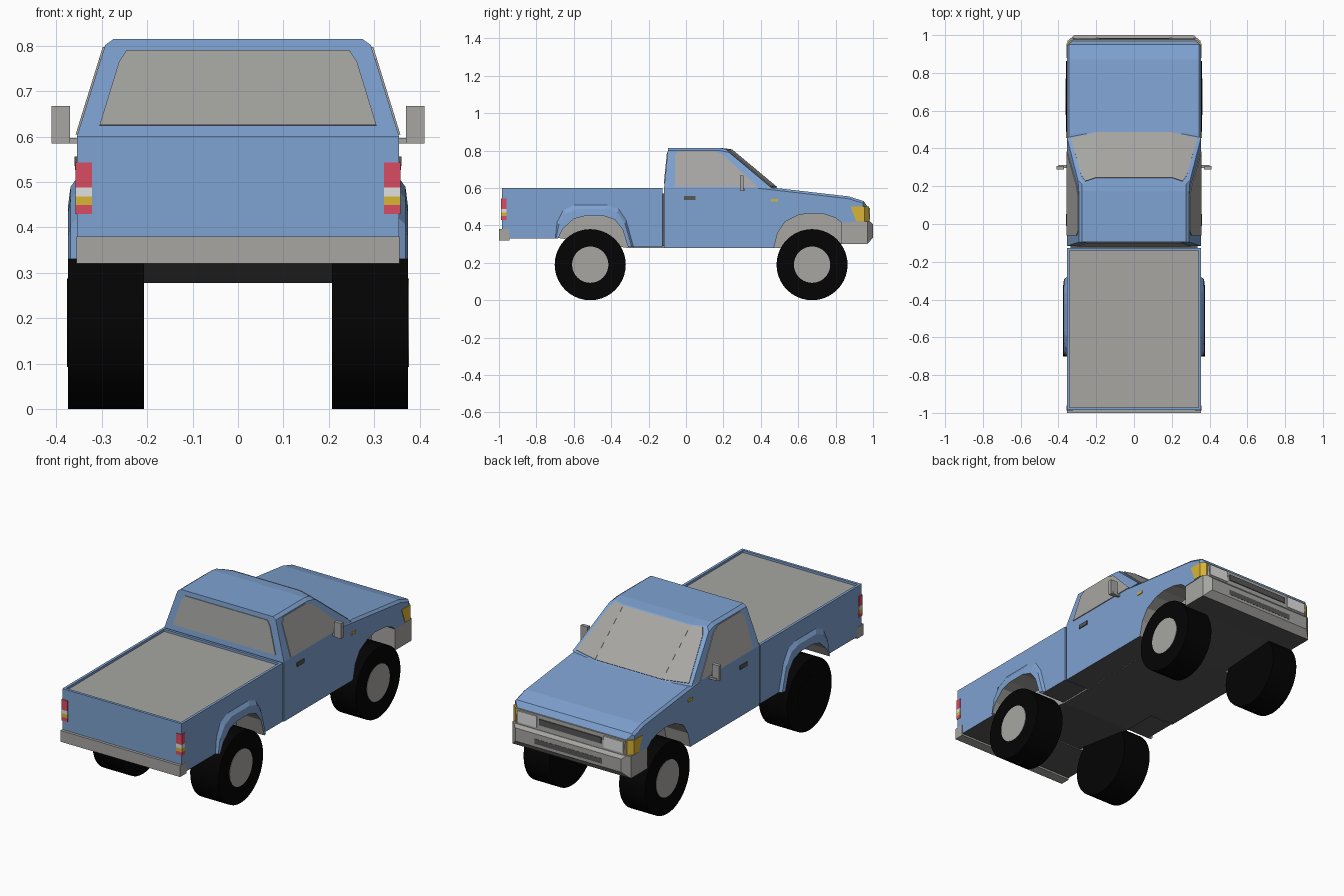
import bpy, bmesh, math
from mathutils import Vector

cube = bpy.data.objects.get("Cube")
if cube:
    bpy.data.objects.remove(cube)


def material(name, r, g, b):
    m = bpy.data.materials.new(name)
    m.use_nodes = True
    m.diffuse_color = (r, g, b, 1)
    m.node_tree.nodes["Principled BSDF"].inputs["Base Color"].default_value = (r, g, b, 1)
    return m


BLUE = material("blue_paint", 0.21, 0.36, 0.635)
GREY = material("grey_trim", 0.385, 0.38, 0.365)
DARK = material("dark_grey", 0.095, 0.095, 0.095)
BLACK = material("black_rubber", 0.001, 0.001, 0.001)
RED = material("red_lamp", 0.7, 0.07, 0.125)
YELLOW = material("yellow_lamp", 0.7, 0.46, 0.035)
WHITE = material("white_lamp", 0.75, 0.75, 0.75)


def finish(name, bm, mats):
    bmesh.ops.recalc_face_normals(bm, faces=bm.faces)
    me = bpy.data.meshes.new(name)
    bm.to_mesh(me)
    bm.free()
    for m in mats:
        me.materials.append(m)
    ob = bpy.data.objects.new(name, me)
    bpy.context.scene.collection.objects.link(ob)


def extrude(bm, faces, vec):
    """Extrude faces along vec and return the new geometry."""
    geom = bmesh.ops.extrude_face_region(bm, geom=faces)["geom"]
    bmesh.ops.translate(bm, vec=vec, verts=[v for v in geom if isinstance(v, bmesh.types.BMVert)])
    return geom


def prism(profile, x0, x1):
    """Solid from a (y, z) outline swept across x."""
    bm = bmesh.new()
    base = bm.faces.new([bm.verts.new((x0, y, z)) for y, z in profile])
    extrude(bm, [base], (x1 - x0, 0, 0))
    bmesh.ops.recalc_face_normals(bm, faces=bm.faces)
    return bm


def box(name, mat, x, y, z):
    finish(name, prism([(y[0], z[0]), (y[1], z[0]), (y[1], z[1]), (y[0], z[1])], *x), [mat])


def chop_corners(bm, x, y):
    """Cut both front corners diagonally through the point (x, y)."""
    for s in (1, -1):
        geom = bm.verts[:] + bm.edges[:] + bm.faces[:]
        cut = bmesh.ops.bisect_plane(bm, geom=geom, plane_co=(s * x, y, 0),
                                     plane_no=(s * 0.64, 0.77, 0), clear_outer=True)
        edges = [e for e in cut["geom_cut"] if isinstance(e, bmesh.types.BMEdge)]
        bmesh.ops.holes_fill(bm, edges=edges)
    bmesh.ops.recalc_face_normals(bm, faces=bm.faces)


def paint_bottom(bm, index):
    bm.normal_update()
    for f in bm.faces:
        if f.normal.z < -0.9 and f.calc_center_median().z < 0.34:
            f.material_index = index


def paint_arch(bm, y0, y1):
    for f in bm.faces:
        c = f.calc_center_median()
        if abs(f.normal.x) < 0.1 and y0 < c.y < y1 and c.z < 0.468:
            f.material_index = 1


def panel(name, mat, points, out):
    """Thin plate lying on a flat outline, raised along out."""
    bm = bmesh.new()
    face = bm.faces.new([bm.verts.new(p) for p in points])
    face.normal_update()
    n = face.normal.copy()
    extrude(bm, [face], n * math.copysign(0.004, n.dot(Vector(out))))
    finish(name, bm, [mat])


W = 0.355
SIDES = ((1, "left"), (-1, "right"))
rear_arch = [(-.685, .33), (-.66, .38), (-.60, .435), (-.54, .45),
             (-.44, .45), (-.38, .43), (-.34, .38), (-.31, .285)]
rear_flare = [(-.70, .33), (-.69, .42), (-.66, .48), (-.60, .51),
              (-.42, .51), (-.36, .49), (-.32, .43), (-.28, .285)]
front_arch = [(.47, .28), (.49, .36), (.53, .42), (.60, .455),
              (.66, .465), (.74, .46), (.80, .44), (.83, .415)]

# Cargo bed with recessed cover
bm = prism([(-.985, .33)] + rear_arch + [(-.126, .285), (-.126, .6), (-.985, .6)], -W, W)
paint_bottom(bm, 2)
paint_arch(bm, -.69, -.305)
top = [f for f in bm.faces if f.normal.z > 0.9 and f.calc_center_median().z > 0.59]
bmesh.ops.inset_region(bm, faces=top, thickness=0.02)
ext = extrude(bm, top, (0, 0, -0.012))
bmesh.ops.delete(bm, geom=top, context="FACES")
for f in ext:
    if isinstance(f, bmesh.types.BMFace):
        f.material_index = 1
finish("cargo_bed", bm, [BLUE, GREY, DARK])

# Lower cab and hood
bm = prism([(-.117, .28)] + front_arch + [(.965, .42), (.97, .50), (.95, .53), (.87, .555),
                                          (.48, .60), (-.117, .60)], -W, W)
paint_bottom(bm, 2)
paint_arch(bm, .465, .835)
edges = [e for e in bm.edges if all(v.co.z > 0.52 and v.co.y > 0.4 for v in e.verts)
         and abs(e.verts[0].co.x - e.verts[1].co.x) < 0.01]
bmesh.ops.bevel(bm, geom=edges, offset=0.012, segments=1, affect="EDGES")
chop_corners(bm, 0.325, 0.97)
finish("cab_and_hood", bm, [BLUE, GREY, DARK])


# Upper cab, leaning inwards to the roof, with a bowed front
BOW_X, BOW = 0.2, 0.03


def side_x(z):
    return W - (z - 0.6) * 0.31


def rear_y(z):
    return -0.117 + (z - 0.6) * 0.1


def screen_y(x, z):
    edge = side_x(z)
    return 0.458 - (z - 0.6) * 1.2 + BOW * min(1, (edge - abs(x)) / (edge - BOW_X))


bm = prism([(-.117, .6), (rear_y(.815), .815), (.175, .815),
            (screen_y(side_x(.808), .808), .808), (.458, .6)], -W, W)
for x in (-BOW_X, BOW_X):
    bmesh.ops.bisect_plane(bm, geom=bm.verts[:] + bm.edges[:] + bm.faces[:],
                           plane_co=(x, 0, 0), plane_no=(1, 0, 0))
for v in bm.verts:
    if abs(v.co.x) > BOW_X + 0.01:
        v.co.x = math.copysign(side_x(v.co.z), v.co.x)
    elif v.co.y > 0.19:
        v.co.y += BOW
edges = [e for e in bm.edges if all(v.co.z > 0.79 and abs(v.co.x) > 0.21 for v in e.verts)]
bmesh.ops.bevel(bm, geom=edges, offset=0.014, segments=1, affect="EDGES")
finish("upper_cab", bm, [BLUE])

# Windows
panel("windscreen_middle", GREY, [(x, screen_y(x, z), z) for x, z in
      [(-.2, .604), (.2, .604), (.2, .803), (-.2, .803)]], (0, 1, 1))
panel("rear_window", GREY, [(x, rear_y(z), z) for x, z in
      [(-.305, .625), (.305, .625), (.262, .765), (.245, .79), (-.245, .79), (-.262, .765)]], (0, -1, 0))
for s, side in SIDES:
    panel(side + "_windscreen_edge", GREY, [(s * x, screen_y(x, z), z) for x, z in
          [(.2, .604), (.335, .608), (.278, .775), (.258, .803), (.2, .803)]], (0, 1, 1))
    panel(side + "_window", GREY, [(s * side_x(z), y, z) for y, z in
          [(-.06, .604), (-.06, .77), (-.04, .797), (.15, .797), (.2, .775), (.385, .604)]], (s, 0, 0))

# Chassis core between the wheels, and the gap filler behind the cab
bm = prism([(-.93, .335), (-.7, .335), (-.3, .278), (.47, .278), (.85, .302),
            (.85, .475), (.55, .475), (.5, .44), (-.93, .45)], -.213, .213)
paint_bottom(bm, 1)
finish("chassis_core", bm, [GREY, DARK])
box("gap_filler", DARK, (-.335, .335), (-.13, -.11), (.29, .57))

# Rear bumper
box("rear_bumper", GREY, (-W - .001, W + .001), (-1, -.945), (.32, .38))

# Front bumper and grille panel
bm = prism([(.83, .30), (.97, .30), (1, .335), (1, .405), (.985, .421), (.83, .417)], -.352, .352)
chop_corners(bm, 0.315, 1.0)
paint_bottom(bm, 1)
finish("front_bumper", bm, [GREY, DARK])
bm = prism([(.94, .42), (.982, .42), (.978, .50), (.94, .50)], -.35, .35)
chop_corners(bm, 0.32, 0.98)
finish("grille_panel", bm, [GREY])


def front_plate(name, mat, x0, x1, z0, z1, y):
    box(name, mat, (x0, x1), (y - .006, y + .003), (z0, z1))


front_plate("grille_slot", DARK, -.185, .185, .448, .48, .982)
front_plate("bumper_slot", DARK, -.2, .2, .35, .378, .998)

for s, side in SIDES:
    def across(a, b):
        return tuple(sorted((s * a, s * b)))

    # Lamps
    front_plate(side + "_headlamp", WHITE, *across(.2, .315), .432, .492, .982)
    bm = prism([(.88, .5), (.975, .5), (.975, .421), (.91, .421)], *across(.32, .358))
    chop_corners(bm, 0.325, 0.981)
    finish(side + "_turn_lamp", bm, [YELLOW])
    for part, mat, z0, z1 in (("upper_tail", RED, .488, .543), ("reverse", WHITE, .468, .488),
                              ("indicator", YELLOW, .449, .468), ("lower_tail", RED, .43, .449)):
        box(side + "_" + part + "_lamp", mat, across(.322, .358), (-.988, -.96), (z0, z1))
    box(side + "_side_marker", YELLOW, across(.35, .359), (.454, .491), (.527, .541))

    # Door handle and mirror
    box(side + "_door_handle", DARK, across(.35, .36), (-.01, .052), (.535, .556))
    box(side + "_mirror_arm", GREY, across(.34, .40), (.297, .312), (.585, .597))
    box(side + "_mirror", GREY, across(.37, .411), (.288, .308), (.585, .667))

    # Flared rear wheel arch
    bm = bmesh.new()
    rows = []
    for x, t in ((.354, 0), (.369, .35), (.374, 1), (.33, 1)):
        rows.append([bm.verts.new((s * x, a[0] + (b[0] - a[0]) * t, a[1] + (b[1] - a[1]) * t))
                     for a, b in zip(rear_flare, rear_arch)])
    for k, (r, q) in enumerate(zip(rows, rows[1:])):
        for i in range(len(r) - 1):
            f = bm.faces.new((r[i], r[i + 1], q[i + 1], q[i]))
            f.material_index = int(k == 2)
    finish(side + "_rear_flare", bm, [BLUE, GREY])

    # Wheels
    for place, y, outer in (("front", .674, .361), ("rear", -.512, .375)):
        hub_mat = BLACK if (place, side) == ("rear", "right") else GREY
        for part, mat, radius, x0, x1 in (("tyre", BLACK, .19, .207, outer),
                                          ("hub", hub_mat, .097, outer - .006, outer + .002)):
            bpy.ops.mesh.primitive_cylinder_add(vertices=40, radius=radius, depth=x1 - x0,
                                                location=(s * (x0 + x1) / 2, y, .19),
                                                rotation=(0, math.pi / 2, 0))
            ob = bpy.context.object
            ob.name = "_".join((place, side, part))
            ob.data.materials.append(mat)
            bpy.ops.object.shade_smooth_by_angle(angle=math.radians(35))
